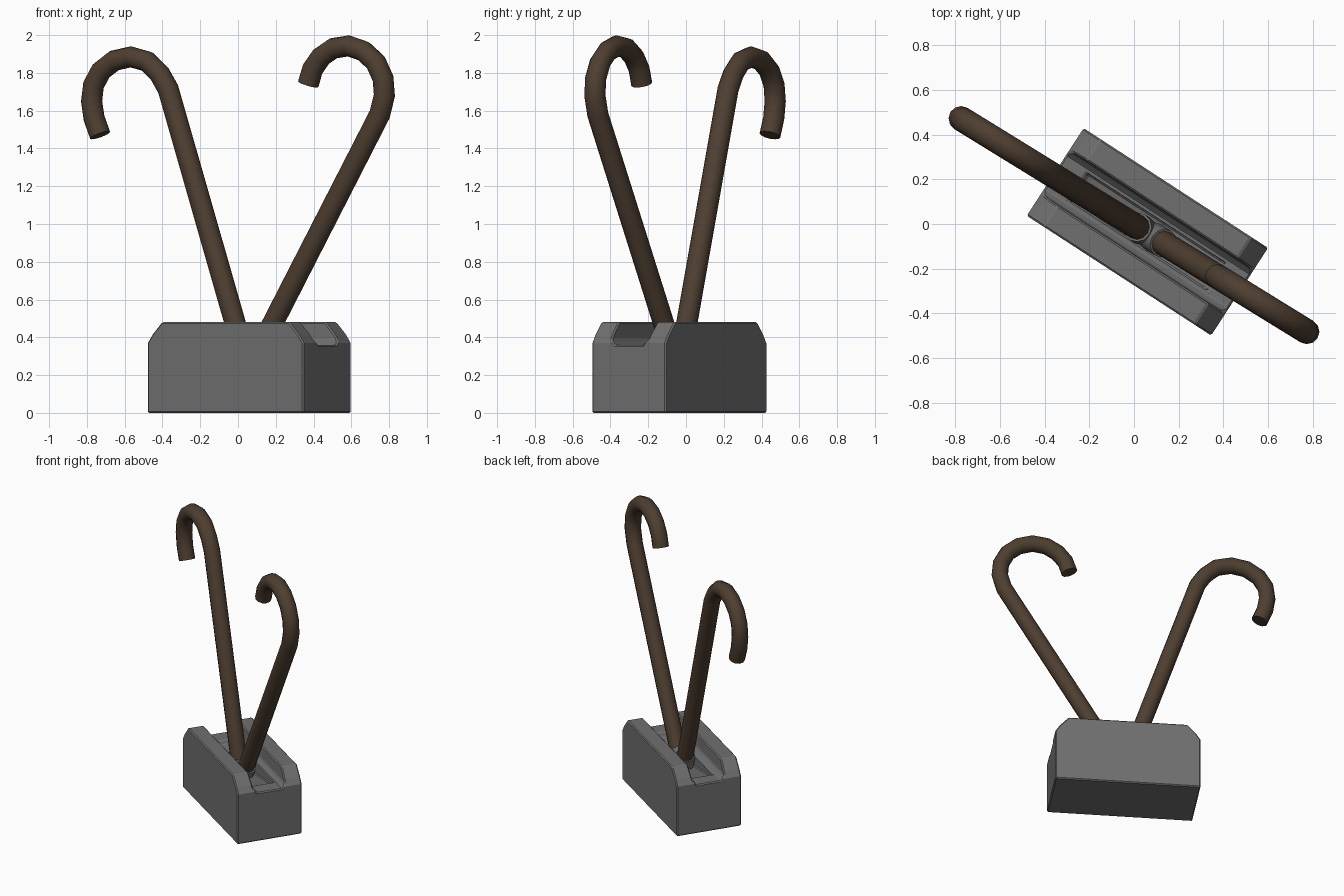
import bpy, bmesh, math
from mathutils import Matrix

if "Cube" in bpy.data.objects:
    bpy.data.objects.remove(bpy.data.objects["Cube"])

CENTER, ANGLE = (0.06, -0.035, 0), math.radians(-33)
L, W, H = 0.985, 0.468, 0.48


def material(name, color):
    m = bpy.data.materials.new(name)
    m.diffuse_color = (*color, 1)
    m.use_nodes = True
    m.node_tree.nodes["Principled BSDF"].inputs["Base Color"].default_value = m.diffuse_color
    return m


wood = material("brown wood", (0.075, 0.048, 0.03))
stone = material("dark grey", (0.16, 0.16, 0.16))


def prism(name, profile, half, axis):
    """Extrude a closed profile (u, z) symmetrically along x or y."""
    bm = bmesh.new()
    put = (lambda u, z, t: (u, t, z)) if axis == 'y' else (lambda u, z, t: (t, u, z))
    a = [bm.verts.new(put(u, z, -half)) for u, z in profile]
    b = [bm.verts.new(put(u, z, half)) for u, z in profile]
    bm.faces.new(a)
    bm.faces.new(b[::-1])
    for i in range(len(a)):
        j = (i + 1) % len(a)
        bm.faces.new((a[i], b[i], b[j], a[j]))
    bmesh.ops.recalc_face_normals(bm, faces=bm.faces)
    me = bpy.data.meshes.new(name)
    bm.to_mesh(me)
    bm.free()
    ob = bpy.data.objects.new(name, me)
    bpy.context.collection.objects.link(ob)
    ob.matrix_world = Matrix.Translation(CENTER) @ Matrix.Rotation(ANGLE, 4, 'Z')
    return ob


# Weighted base block with chamfered ends
h = L / 2
base = prism("base_block", [(-h, 0), (h, 0), (h, 0.37), (h - 0.03, 0.415), (h - 0.09, H),
                            (-h + 0.09, H), (-h + 0.03, 0.415), (-h, 0.37)], W / 2, 'y')
base.data.materials.append(stone)

# Slot along the top, plus a narrower pocket in its floor
slot = prism("slot_cutter", [(-0.09, 0.36), (0.09, 0.36), (0.115, 0.39), (0.125, 0.6),
                             (-0.125, 0.6), (-0.115, 0.39)], 0.7, 'x')
pocket = prism("pocket_cutter", [(-0.4, 0.42), (-0.36, 0.33), (-0.06, 0.28), (0.06, 0.28),
                                 (0.36, 0.33), (0.4, 0.42)], 0.075, 'y')
for cutter in (slot, pocket):
    cutter.hide_render = True
    cutter.hide_viewport = True
    mod = base.modifiers.new(cutter.name, 'BOOLEAN')
    mod.object, mod.operation, mod.solver = cutter, 'DIFFERENCE', 'EXACT'
bev = base.modifiers.new("edge_bevel", 'BEVEL')
bev.width, bev.segments, bev.limit_method = 0.016, 1, 'ANGLE'
bev.angle_limit = math.radians(35)


def tube(name, path, radius, mat):
    """Round rod following (x, z) points in the shared vertical plane."""
    cu = bpy.data.curves.new(name, 'CURVE')
    cu.dimensions = '3D'
    cu.bevel_depth, cu.bevel_resolution, cu.use_fill_caps = radius, 4, True
    sp = cu.splines.new('POLY')
    sp.points.add(len(path) - 1)
    for p, (x, z) in zip(sp.points, path):
        p.co = (x, -0.005 - 0.616 * x, z, 1)
    ob = bpy.data.objects.new(name, cu)
    bpy.context.collection.objects.link(ob)
    bpy.context.view_layer.objects.active = ob
    bpy.ops.object.select_all(action='DESELECT')
    ob.select_set(True)
    bpy.ops.object.convert(target='MESH')
    ob = bpy.context.object
    ob.data.materials.clear()
    ob.data.materials.append(mat)
    bpy.ops.object.shade_smooth_by_angle(angle=math.radians(50))


# Hooked canes leaning apart
tube("left_cane", [(0.035, 0.3), (-0.37, 1.715), (-0.415, 1.795), (-0.48, 1.86), (-0.568, 1.885),
                   (-0.655, 1.865), (-0.725, 1.81), (-0.765, 1.735), (-0.775, 1.65),
                   (-0.762, 1.56), (-0.73, 1.47)], 0.056, wood)
tube("right_cane", [(0.095, 0.3), (0.75, 1.58), (0.775, 1.68), (0.768, 1.77), (0.73, 1.855),
                    (0.665, 1.915), (0.585, 1.943), (0.505, 1.93), (0.44, 1.885),
                    (0.395, 1.82), (0.372, 1.74)], 0.056, wood)

# Short sleeves holding the canes
tube("left_sleeve", [(0.04, 0.27), (0.015, 0.37)], 0.066, stone)
tube("right_sleeve", [(0.08, 0.27), (0.131, 0.37)], 0.066, stone)
